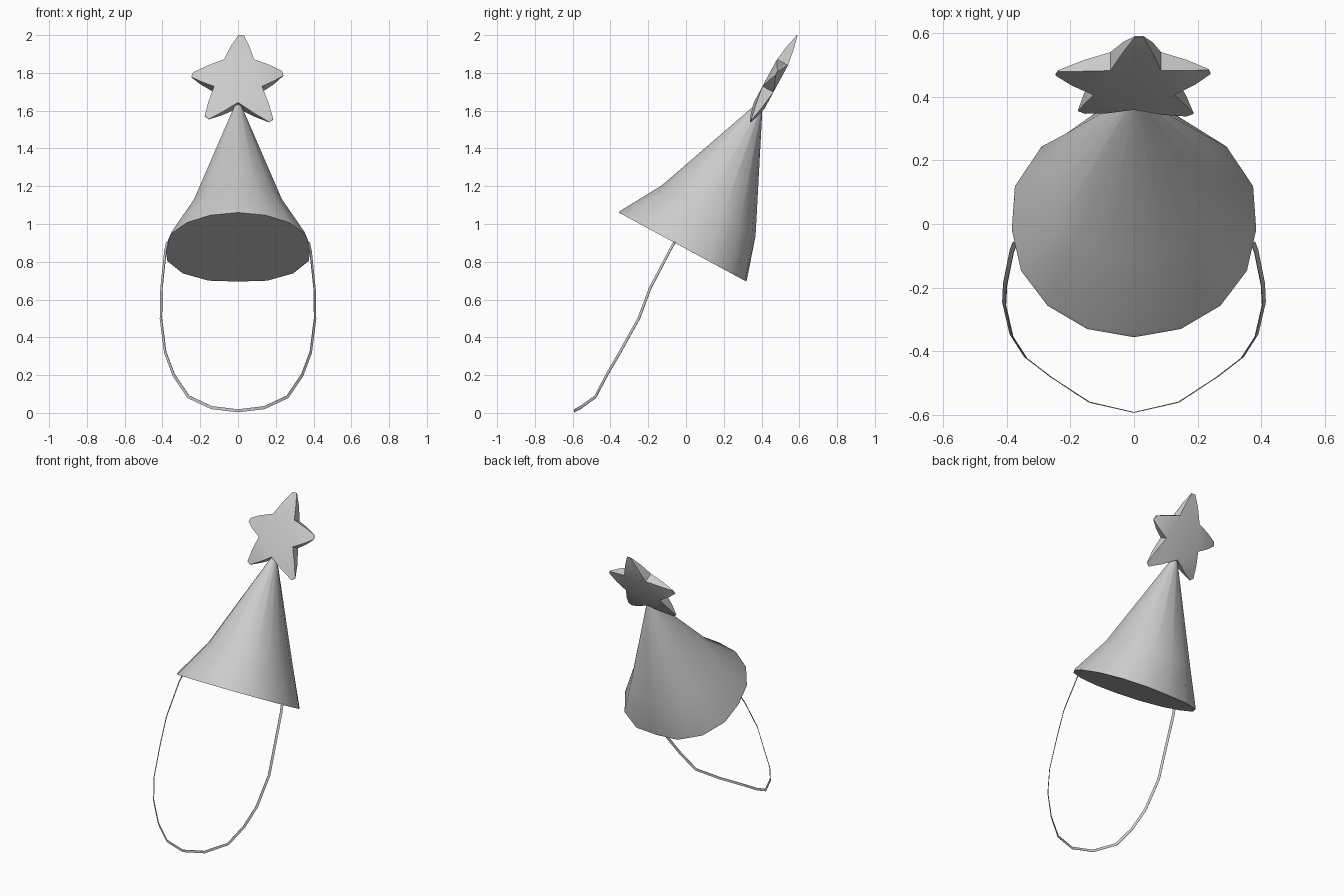
import bpy, bmesh
from math import sin, cos, pi, radians
from mathutils import Vector

cube = bpy.data.objects.get("Cube")
if cube:
    bpy.data.objects.remove(cube, do_unlink=True)

grey = bpy.data.materials.new("plain grey")
grey.use_nodes = True
grey.diffuse_color = (0.6, 0.6, 0.6, 1)
grey.node_tree.nodes["Principled BSDF"].inputs["Base Color"].default_value = (0.6, 0.6, 0.6, 1)

# Tilted frame of the hat: across, along the axis, towards the back
ORIGIN = Vector((0, -0.018, 0.878))
AXIS = Vector((0, 0.476, 0.88)).normalized()
BACK = Vector((0, 0.88, -0.476)).normalized()


def place(across, along, back):
    return ORIGIN + Vector((across, 0, 0)) + AXIS * along + BACK * back


def finish(bm, name, angle):
    bmesh.ops.recalc_face_normals(bm, faces=bm.faces)
    mesh = bpy.data.meshes.new(name)
    bm.to_mesh(mesh)
    bm.free()
    mesh.materials.append(grey)
    obj = bpy.data.objects.new(name, mesh)
    bpy.context.collection.objects.link(obj)
    bpy.ops.object.select_all(action="DESELECT")
    obj.select_set(True)
    bpy.context.view_layer.objects.active = obj
    bpy.ops.object.shade_smooth_by_angle(angle=radians(angle))
    return obj


def loft(bm, rings):
    """Join closed rings of equal length and cap both ends."""
    loops = [[bm.verts.new(p) for p in ring] for ring in rings]
    for a, b in zip(loops, loops[1:]):
        for i in range(len(a)):
            j = (i + 1) % len(a)
            bm.faces.new((a[i], a[j], b[j], b[i]))
    bm.faces.new(loops[0])
    bm.faces.new(loops[-1])


# Flared cone, fuller towards the back
def hat_ring(along, radius, bulge, corner):
    ring = []
    for i in range(16):
        a = 2 * pi * i / 16
        r = radius
        if sin(a) > 0:
            r += bulge * sin(a) + corner * abs(sin(2 * a))
        ring.append(place(r * cos(a), along, r * sin(a)))
    return ring


bm = bmesh.new()
loft(bm, [hat_ring(0, 0.384, 0, 0.03),
          hat_ring(0.012, 0.381, 0, 0.03),
          hat_ring(0.235, 0.252, 0.06, 0.01),
          hat_ring(0.835, 0.024, 0.004, 0),
          hat_ring(0.862, 0.006, 0, 0)])
finish(bm, "hat_cone", 50)

# Star: thick core, arms pinched to a blunt edge
tips = [(0.016, 1.275), (0.237, 1.045), (0.176, 0.76), (-0.165, 0.778), (-0.243, 1.036)]
inners = [(-0.074, 1.112), (0.085, 1.112), (0.127, 0.95), (0, 0.853), (-0.127, 0.95)]
bm = bmesh.new()


def pair(point, half):
    return [bm.verts.new(place(point.x, point.y, s * half)) for s in (-1, 1)]


core = [pair(Vector(p), 0.033) for p in inners]
for i, tip in enumerate(tips):
    tip = Vector(tip)
    a, b = Vector(inners[i]), Vector(inners[(i + 1) % 5])
    side = (b - a).normalized()
    rows = [(core[i], core[(i + 1) % 5])]
    rows.append((pair(a.lerp(tip, 0.55) - side * 0.012, 0.019),
                 pair(b.lerp(tip, 0.55) + side * 0.012, 0.019)))
    rows.append((pair(tip - side * 0.014, 0.002), pair(tip + side * 0.014, 0.002)))
    for (l0, r0), (l1, r1) in zip(rows, rows[1:]):
        for k in (0, 1):
            bm.faces.new((l0[k], r0[k], r1[k], l1[k]))
        bm.faces.new((l0[0], l0[1], l1[1], l1[0]))
        bm.faces.new((r0[0], r0[1], r1[1], r1[0]))
    left, right = rows[-1]
    bm.faces.new((left[0], left[1], right[1], right[0]))
for k in (0, 1):
    bm.faces.new([c[k] for c in core])
finish(bm, "star_topper", 25)

# Chin strap: thin ribbon hanging from both sides of the rim
half = [(0.374, -0.06, 0.905), (0.388, -0.06, 0.86), (0.405, -0.19, 0.66),
        (0.408, -0.25, 0.5), (0.385, -0.35, 0.32), (0.34, -0.42, 0.2),
        (0.262, -0.48, 0.085), (0.14, -0.56, 0.028)]
half[1] = (0.384, -0.085, 0.86)
path = [Vector(p) for p in half] + [Vector((0, -0.592, 0.011))]
path += [Vector((-x, y, z)) for x, y, z in reversed(half)]
rings = []
for i, p in enumerate(path):
    tangent = (path[min(i + 1, len(path) - 1)] - path[max(i - 1, 0)]).normalized()
    normal = Vector((-p.x / 0.4, 1, 0))
    normal = (normal - tangent * normal.dot(tangent)).normalized()
    width = tangent.cross(normal)
    rings.append([p + width * w * 0.008 + normal * n * 0.0015
                  for w, n in ((-1, -1), (1, -1), (1, 1), (-1, 1))])
bm = bmesh.new()
loft(bm, rings)
finish(bm, "chin_strap", 40)
